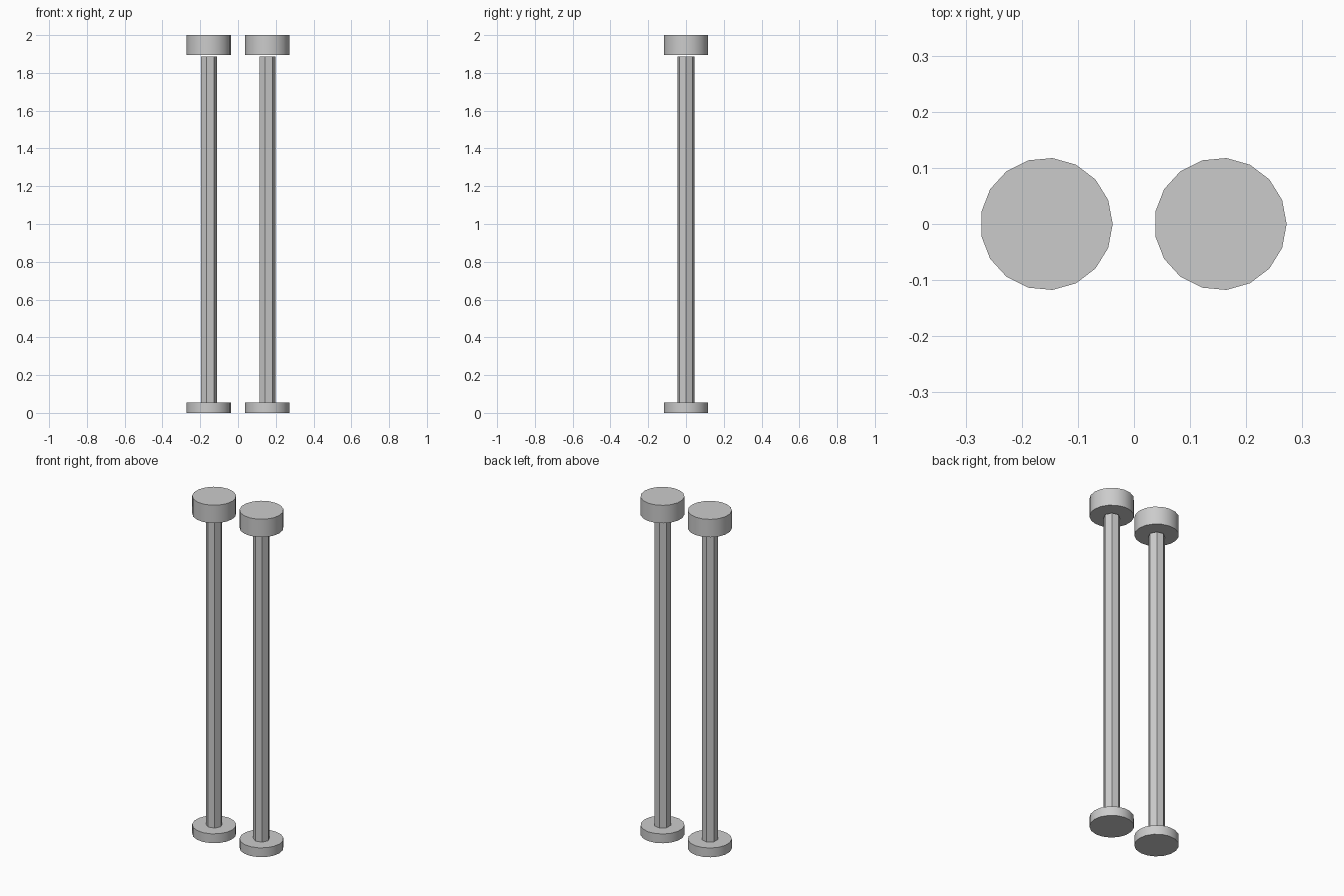
import bpy
import math

cube = bpy.data.objects.get("Cube")
if cube:
    bpy.data.objects.remove(cube, do_unlink=True)

# Single grey material
grey = bpy.data.materials.new("plain_grey")
grey.use_nodes = True
colour = (0.6, 0.6, 0.6, 1)
grey.diffuse_color = colour
grey.node_tree.nodes["Principled BSDF"].inputs["Base Color"].default_value = colour


def column(name, sides, radius, x, bottom, top):
    """Upright prism with one corner pointing towards +x."""
    bpy.ops.mesh.primitive_cylinder_add(
        vertices=sides, radius=radius, depth=top - bottom,
        location=(x, 0, (bottom + top) / 2), rotation=(0, 0, -math.pi / 2))
    obj = bpy.context.object
    obj.name = name
    obj.data.materials.append(grey)
    bpy.ops.object.shade_smooth_by_angle(angle=math.radians(30))


# Two matching posts, each with a foot disc, a slim shaft and a thick cap
for side, x in (("right", -0.156), ("left", 0.154)):
    column(side + "_foot", 17, 0.118, x, 0, 0.055)
    column(side + "_shaft", 7, 0.045, x, 0.053, 1.888)
    column(side + "_cap", 17, 0.118, x, 1.894, 2)
